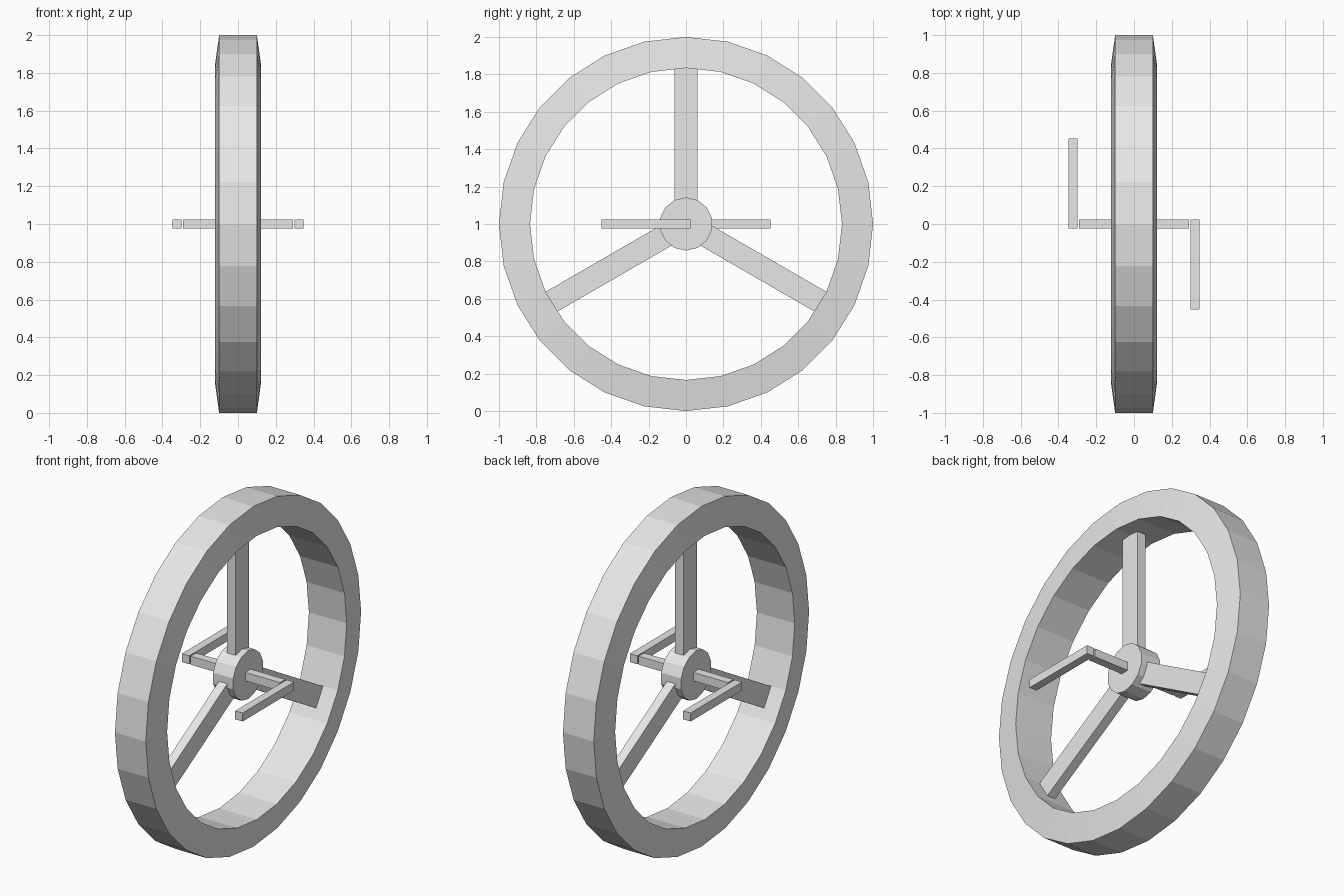
import bpy
import bmesh
from math import pi, radians
from mathutils import Matrix, Vector

default = bpy.data.objects.get("Cube")
if default:
    bpy.data.objects.remove(default, do_unlink=True)

CENTRE = Vector((0, 0, 1))

grey = bpy.data.materials.new("plain_grey")
grey.use_nodes = True
grey.diffuse_color = (0.8, 0.8, 0.8, 1)
grey.node_tree.nodes["Principled BSDF"].inputs["Base Color"].default_value = (0.8, 0.8, 0.8, 1)


def finish(name, bm):
    """Turn a bmesh built around the axle into a flat shaded object."""
    bmesh.ops.recalc_face_normals(bm, faces=bm.faces)
    mesh = bpy.data.meshes.new(name)
    bm.to_mesh(mesh)
    bm.free()
    mesh.materials.append(grey)
    obj = bpy.data.objects.new(name, mesh)
    obj.location = CENTRE
    bpy.context.collection.objects.link(obj)
    return obj


def box(name, low, high, turn=0):
    """Box between two corners, turned about the axle."""
    low, high = Vector(low), Vector(high)
    bm = bmesh.new()
    bmesh.ops.create_cube(bm, size=1)
    bmesh.ops.scale(bm, vec=high - low, verts=bm.verts)
    bmesh.ops.translate(bm, vec=(low + high) / 2, verts=bm.verts)
    bmesh.ops.rotate(bm, matrix=Matrix.Rotation(turn, 3, "X"), verts=bm.verts)
    return finish(name, bm)


def lathe(name, profile, sides, closed):
    """Spin (x, radius) points around the axle, first vertex at the top."""
    bm = bmesh.new()
    verts = [bm.verts.new((x, 0, r)) for x, r in profile]
    pairs = list(zip(verts, verts[1:]))
    if closed:
        pairs.append((verts[-1], verts[0]))
    edges = [bm.edges.new(p) for p in pairs]
    bmesh.ops.spin(bm, geom=verts + edges, axis=(1, 0, 0), cent=(0, 0, 0),
                   angle=2 * pi, steps=sides, use_duplicate=False)
    bmesh.ops.remove_doubles(bm, verts=bm.verts, dist=0.0005)
    if not closed:
        bmesh.ops.holes_fill(bm, edges=[e for e in bm.edges if e.is_boundary], sides=0)
    return finish(name, bm)


# Rim, slightly narrower at its outer edge
lathe("rim", [(-0.1, 1), (0.1, 1), (0.123, 0.834), (-0.123, 0.834)], 28, True)

# Hub
lathe("hub", [(-0.065, 0.142), (0.065, 0.142)], 14, False)

# Three spokes
for i, name in enumerate(("spoke_top", "spoke_front", "spoke_back")):
    box(name, (-0.027, -0.0615, 0.05), (0.027, 0.0615, 0.836), radians(120 * i))

# Square axle
box("axle", (-0.291, -0.025, -0.025), (0.291, 0.025, 0.025))

# Crank arms, pointing opposite ways
box("left_crank", (0.299, -0.453, -0.025), (0.347, 0.025, 0.025))
box("right_crank", (-0.347, -0.025, -0.025), (-0.299, 0.453, 0.025))
